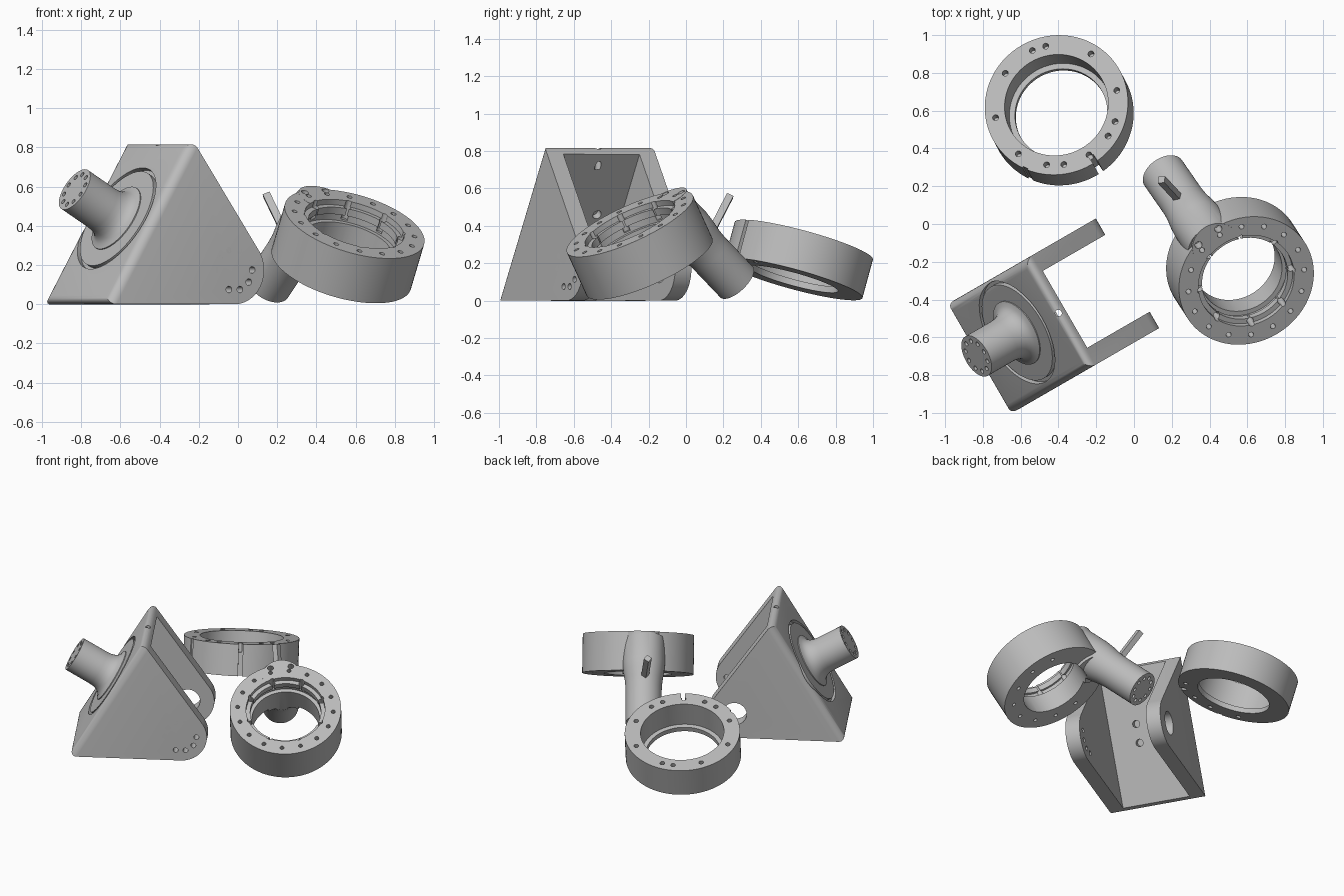
import bpy, bmesh
from math import pi, cos, sin, radians
from mathutils import Vector, Matrix

if "Cube" in bpy.data.objects:
    bpy.data.objects.remove(bpy.data.objects["Cube"], do_unlink=True)

grey = bpy.data.materials.new("plain grey")
grey.use_nodes = True
grey.diffuse_color = (0.5, 0.5, 0.5, 1)
grey.node_tree.nodes["Principled BSDF"].inputs["Base Color"].default_value = (0.5, 0.5, 0.5, 1)


def frame(origin, axis):
    """Matrix placing local z along the axis with the least turn."""
    turn = Vector((0, 0, 1)).rotation_difference(Vector(axis).normalized())
    return Matrix.Translation(origin) @ turn.to_matrix().to_4x4()


def finish(bm, name, matrix):
    bm.transform(matrix)
    bmesh.ops.recalc_face_normals(bm, faces=bm.faces)
    mesh = bpy.data.meshes.new(name)
    bm.to_mesh(mesh)
    bm.free()
    mesh.materials.append(grey)
    obj = bpy.data.objects.new(name, mesh)
    bpy.context.collection.objects.link(obj)
    return obj


def lathe(name, profile, matrix, closed=False, steps=72):
    """Spin (radius, height) points; closed profiles make rings."""
    bm = bmesh.new()
    verts = [bm.verts.new((r, 0, z)) for r, z in profile]
    pairs = list(zip(verts, verts[1:])) + ([(verts[-1], verts[0])] if closed else [])
    edges = [bm.edges.new(p) for p in pairs]
    bmesh.ops.spin(bm, geom=verts + edges, cent=(0, 0, 0), axis=(0, 0, 1),
                   angle=2 * pi, steps=steps, use_duplicate=False)
    bmesh.ops.remove_doubles(bm, verts=bm.verts, dist=1e-5)
    return finish(bm, name, matrix)


def rods(name, spots, radius, z0, z1, matrix, sides=14):
    """Several parallel cylinders in one mesh."""
    bm = bmesh.new()
    for x, y in spots:
        bmesh.ops.create_cone(bm, cap_ends=True, segments=sides, radius1=radius, radius2=radius,
                              depth=z1 - z0, matrix=Matrix.Translation((x, y, (z0 + z1) / 2)))
    return finish(bm, name, matrix)


def box(name, centre, size, matrix):
    bm = bmesh.new()
    bmesh.ops.create_cube(bm, size=1, matrix=Matrix.Translation(centre) @ Matrix.Diagonal((*size, 1)))
    return finish(bm, name, matrix)


def prism(name, outline, y0, y1, matrix, rounded=()):
    """Extrude a side outline; edges joining the rounded corners get a fillet."""
    bm = bmesh.new()
    face = bm.faces.new([bm.verts.new((x, y0, z)) for x, z in outline])
    new = bmesh.ops.extrude_face_region(bm, geom=[face])["geom"]
    bmesh.ops.translate(bm, vec=(0, y1 - y0, 0), verts=[v for v in new if isinstance(v, bmesh.types.BMVert)])
    if len(bm.faces) < len(outline) + 2:
        bm.faces.new([v for v in bm.verts if abs(v.co.y - y0) < 1e-6])

    def at_corner(v):
        return any(abs(v.co.x - x) + abs(v.co.z - z) < 1e-4 for x, z in rounded)
    chosen = [e for e in bm.edges if all(at_corner(v) for v in e.verts)]
    if chosen:
        bmesh.ops.bevel(bm, geom=chosen, offset=0.052, segments=6, profile=0.5, affect='EDGES')
    return finish(bm, name, matrix)


def combine(obj, other, operation='DIFFERENCE'):
    """Boolean with the manifold solver, or the exact one if that leaves the part as it was."""
    mod = obj.modifiers.new("cut", 'BOOLEAN')
    mod.operation, mod.object = operation, other
    before = len(obj.data.vertices)
    for solver in ('MANIFOLD', 'EXACT'):
        mod.solver = solver
        bpy.context.view_layer.update()
        mesh = bpy.data.meshes.new_from_object(obj.evaluated_get(bpy.context.evaluated_depsgraph_get()))
        if len(mesh.vertices) not in (0, before):
            break
    obj.modifiers.clear()
    obj.data = mesh
    bpy.data.objects.remove(other, do_unlink=True)


def polar(angles, radius):
    return [(radius * cos(radians(a)), radius * sin(radians(a))) for a in angles]


def circle(count, radius, start=0):
    return polar([start + i * 360 / count for i in range(count)], radius)


# Loose tilted ring with a stepped bore
ring_m = frame((-0.411, 0.63, 0.32), (-0.14, 0.26, 0.955))
H = -0.215
ring = lathe("loose_ring", [(0.383, 0), (0.383, H), (0.247, H), (0.247, H + 0.035),
                            (0.277, H + 0.035), (0.277, 0)], ring_m, True)
face_angles = (114, 101, 57, 147, 13, 191, -17, -32, -57, -82, 262, 233)
combine(ring, rods("holes", polar(face_angles, 0.33), 0.016, -0.06, 0.02, ring_m))
combine(ring, rods("under_holes", polar((-40, -75, -100, -135), 0.33), 0.016, H - 0.02, H + 0.05, ring_m))
for angle, reach in ((-56, 0.10), (-115, 0.03)):
    turn = ring_m @ Matrix.Rotation(radians(angle), 4, 'Z')
    combine(ring, box("slot", (0.39, 0, H / 2), (reach, 0.028, 0.3), turn))

# Ring head with a boss where the slanted handle joins
head_m = frame((0.595, -0.30, 0.41), (0.26, -0.40, 0.879))
T = -0.26
head = lathe("ring_head", [(0, 0), (0.37, 0), (0.37, T), (0, T)], head_m)
handle_m = frame((0.155, 0.27, 0.1), (0.43, -0.62, 0.65))
combine(head, rods("boss", polar([130], 0.28), 0.128, T - 0.02, 0.03, head_m, 48), 'UNION')
combine(head, lathe("handle", [(0, 0), (0.12, 0), (0.12, 0.24), (0.124, 0.3), (0.134, 0.36),
                               (0.14, 0.42), (0.14, 0.6), (0, 0.6)], handle_m), 'UNION')
combine(head, lathe("bore", [(0, 0.3), (0.6, 0.3), (0.6, 0.001), (0.262, 0.001), (0.262, -0.03),
                             (0.235, -0.03), (0.235, -0.07), (0.25, -0.07), (0.25, -0.11),
                             (0.225, -0.11), (0.225, -0.45), (0, -0.45)], head_m))
combine(head, rods("holes", circle(16, 0.318, 8), 0.014, -0.06, 0.02, head_m))
combine(head, rods("boss_holes", polar((119, 141), 0.355), 0.02, -0.06, 0.02, head_m))
combine(head, rods("notches", circle(8, 0.252, 10), 0.018, -0.1, 0.02, head_m))
combine(head, rods("under_holes", polar(range(-160, 80, 30), 0.30), 0.013, T - 0.02, T + 0.04, head_m))
combine(head, rods("end_holes", circle(10, 0.085), 0.013, -0.02, 0.04, handle_m))

# Flat lever sticking out of the handle
base, tip = Vector((0.28, 0.09, 0.28)), Vector((0.145, 0.235, 0.56))
lever = box("lever", (0, 0, (tip - base).length / 2), (0.038, 0.038, (tip - base).length),
            frame(base, tip - base))

# Wedge bracket: sloped front plate between two side plates
W = 0.67
block_m = Matrix.Translation((-0.648, -1.002, 0)) @ Matrix.Rotation(radians(30), 4, 'Z')
eye_u, eye_z = 0.727, 0.175
arc = [(eye_u + eye_z * cos(radians(a)), eye_z + eye_z * sin(radians(a))) for a in range(34, -91, -4)]
foot, apex = (-0.022, 0), (0.478, 0.842)
bracket = prism("wedge_bracket", [foot, apex] + arc, 0, W, block_m, (foot, apex))
combine(bracket, prism("hollow", [(-0.005, -0.1), (0.59, 0.9), (1.2, 0.9), (1.2, -0.1)],
                       0.1, W - 0.1, block_m))

# Eye of the far plate and bolt circle of the near plate
side_m = block_m @ Matrix.Translation((eye_u, 0, eye_z)) @ Matrix.Rotation(-pi / 2, 4, 'X')
combine(bracket, rods("eye", [(0, 0)], 0.08, W - 0.15, W + 0.05, side_m, 40))
combine(bracket, rods("bolt_holes", circle(10, 0.105), 0.017, -0.05, 0.2, side_m))

# Round seat groove, screw holes and ridge notch
slope_m = block_m @ frame((0.235, W / 2 + 0.02, 0.44), (-0.859, 0, 0.512))
combine(bracket, lathe("groove", [(0.28, -0.03), (0.3, -0.03), (0.3, 0.05), (0.28, 0.05)], slope_m, True))
combine(bracket, rods("screw_holes", circle(4, 0.09, 45), 0.025, -0.2, -0.03, slope_m))
combine(bracket, rods("ridge_notch", [(0.48, W / 2)], 0.018, 0.7, 0.9, block_m))

# Stub shaft with a flared foot
stub = lathe("stub_shaft", [(0, -0.02), (0.185, -0.02), (0.185, 0.002), (0.16, 0.01), (0.142, 0.025),
                            (0.13, 0.045), (0.123, 0.07), (0.12, 0.1), (0.12, 0.285), (0, 0.285)], slope_m)
combine(stub, rods("end_holes", circle(10, 0.088), 0.013, 0.24, 0.31, slope_m))

# Smooth curved walls, keep crisp edges
for obj in (ring, head, lever, bracket, stub):
    for poly in obj.data.polygons:
        poly.use_smooth = True
    obj.data.set_sharp_from_angle(angle=radians(30))
